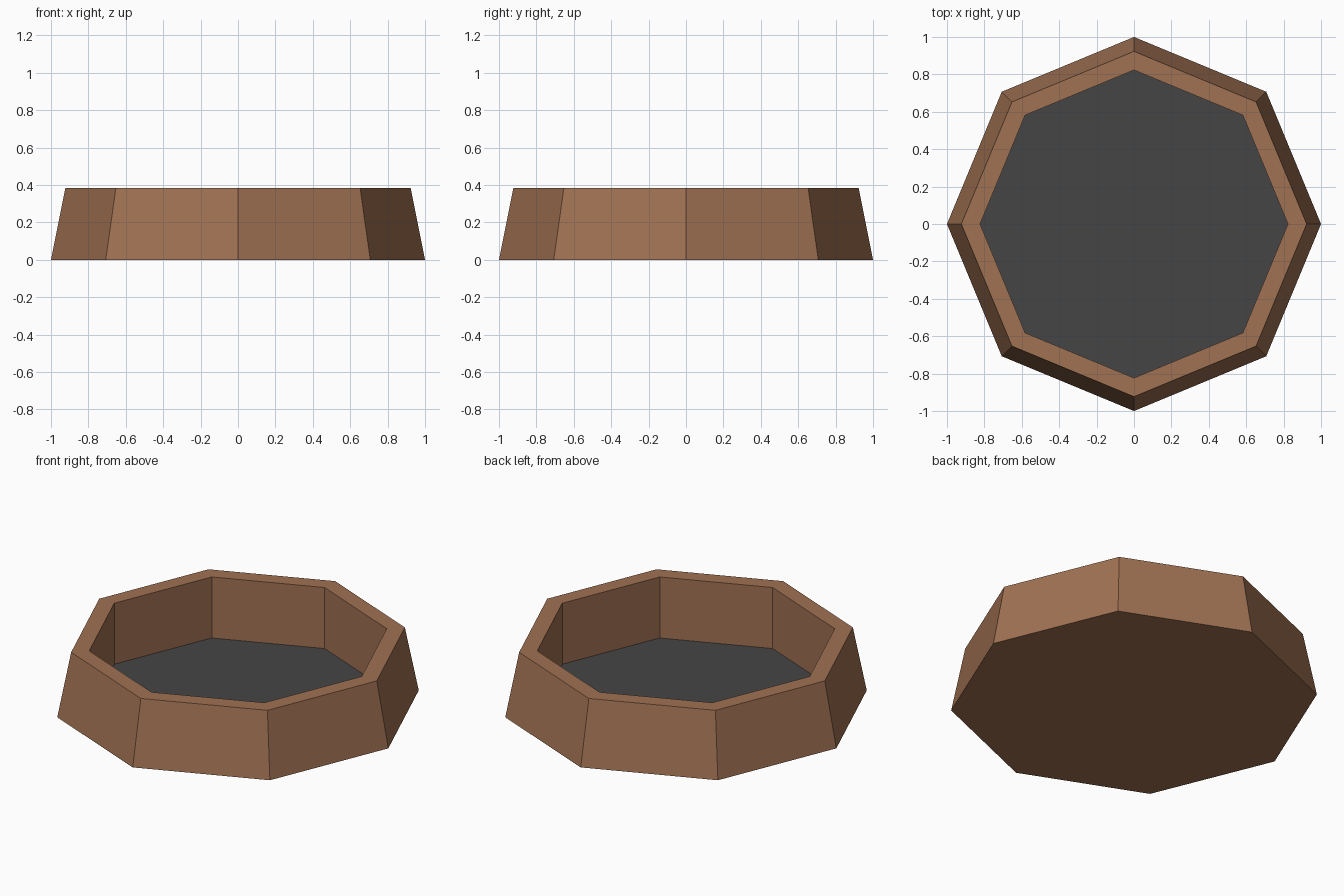
import bpy
import bmesh
from math import cos, sin, tau

SIDES = 8

cube = bpy.data.objects.get("Cube")
if cube:
    bpy.data.objects.remove(cube, do_unlink=True)


def make_material(name, color):
    mat = bpy.data.materials.new(name)
    mat.use_nodes = True
    mat.diffuse_color = color
    bsdf = next(n for n in mat.node_tree.nodes if n.type == 'BSDF_PRINCIPLED')
    bsdf.inputs["Base Color"].default_value = color
    return mat


def ring(bm, radius, z):
    return [bm.verts.new((radius * cos(tau * i / SIDES), radius * sin(tau * i / SIDES), z))
            for i in range(SIDES)]


def finish(bm, name, mat):
    mesh = bpy.data.meshes.new(name)
    bm.to_mesh(mesh)
    bm.free()
    mesh.materials.append(mat)
    obj = bpy.data.objects.new(name, mesh)
    bpy.context.collection.objects.link(obj)
    return obj


brown = make_material("brown", (0.35, 0.165, 0.085, 1))
charcoal = make_material("charcoal", (0.06, 0.06, 0.06, 1))

FLOOR_Z = 0.018

# Octagonal rim: closed base, sloped outside, flat top, vertical inside
bm = bmesh.new()
profile = [(1.0, 0.0), (0.923, 0.385), (0.823, 0.385), (0.823, FLOOR_Z)]
rings = [ring(bm, r, z) for r, z in profile]
bm.faces.new(reversed(rings[0]))
for low, high in zip(rings, rings[1:]):
    for i in range(SIDES):
        j = (i + 1) % SIDES
        bm.faces.new((low[i], low[j], high[j], high[i]))
finish(bm, "rim", brown)

# Dark floor inside the rim
bm = bmesh.new()
bm.faces.new(ring(bm, 0.823, FLOOR_Z))
finish(bm, "floor", charcoal)
